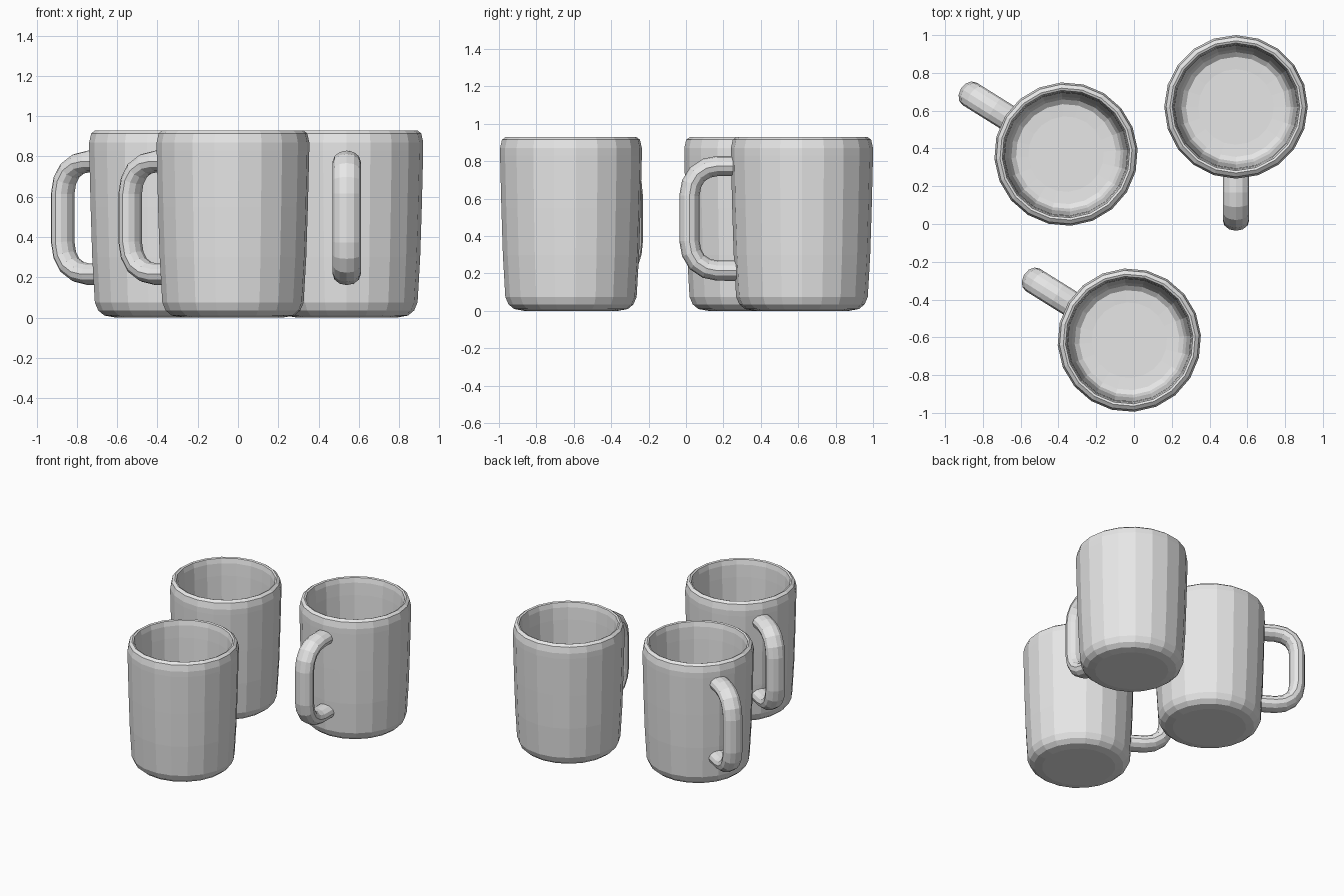
import bpy, bmesh
from math import cos, sin, tau, radians
from mathutils import Vector

cube = bpy.data.objects.get("Cube")
if cube:
    bpy.data.objects.remove(cube, do_unlink=True)

grey = bpy.data.materials.new("plain_grey")
grey.use_nodes = True
colour = (0.8, 0.8, 0.8, 1)
grey.diffuse_color = colour
grey.node_tree.nodes["Principled BSDF"].inputs["Base Color"].default_value = colour


def bridge(bm, rings):
    """Join neighbouring rings with quads and cap both ends."""
    n = len(rings[0])
    for a, b in zip(rings, rings[1:]):
        for i in range(n):
            j = (i + 1) % n
            bm.faces.new((a[i], a[j], b[j], b[i]))
    bm.faces.new(rings[0])
    bm.faces.new(rings[-1])
    bmesh.ops.recalc_face_normals(bm, faces=bm.faces)


def make_mesh(name, rings_of_points):
    bm = bmesh.new()
    bridge(bm, [[bm.verts.new(p) for p in ring] for ring in rings_of_points])
    mesh = bpy.data.meshes.new(name)
    bm.to_mesh(mesh)
    bm.free()
    mesh.materials.append(grey)
    return mesh


# Cup wall profile (radius, height): underside, outer wall, rim, inner wall, floor
profile = [(0.25, 0), (0.305, 0.01), (0.335, 0.035), (0.352, 0.075),
           (0.365, 0.3), (0.373, 0.55), (0.38, 0.83), (0.38, 0.87),
           (0.37, 0.915), (0.35, 0.93), (0.338, 0.925), (0.33, 0.89),
           (0.325, 0.8), (0.305, 0.13), (0.29, 0.09), (0.265, 0.07), (0.2, 0.065)]
SIDES = 20
cup_mesh = make_mesh("cup", [
    [(r * cos(tau * i / SIDES), r * sin(tau * i / SIDES), z) for i in range(SIDES)]
    for r, z in profile])

# Handle: oval section swept along a rounded bracket, mirrored about mid height
MID = 0.495
half = [(0.335, 0.28), (0.45, 0.28), (0.51, 0.268), (0.56, 0.235),
        (0.59, 0.185), (0.602, 0.12)]
path = [Vector((x, 0, MID + h)) for x, h in half]
path += [Vector((x, 0, MID - h)) for x, h in reversed(half)]
rings = []
for k, p in enumerate(path):
    t = (path[min(k + 1, len(path) - 1)] - path[max(k - 1, 0)]).normalized()
    side = Vector((0, 1, 0))
    out = side.cross(t)
    rings.append([p + side * 0.07 * cos(tau * i / 12) + out * 0.054 * sin(tau * i / 12)
                  for i in range(12)])
handle_mesh = make_mesh("handle", rings)

# Three mugs: position and handle direction
for name, x, y, angle in (("front", -0.025, -0.615, 148),
                          ("left", -0.36, 0.37, 148),
                          ("right", 0.54, 0.62, -90)):
    for part, mesh in (("cup", cup_mesh), ("handle", handle_mesh)):
        ob = bpy.data.objects.new(f"{name}_{part}", mesh)
        ob.location = (x, y, 0)
        ob.rotation_euler.z = radians(angle)
        bpy.context.collection.objects.link(ob)
